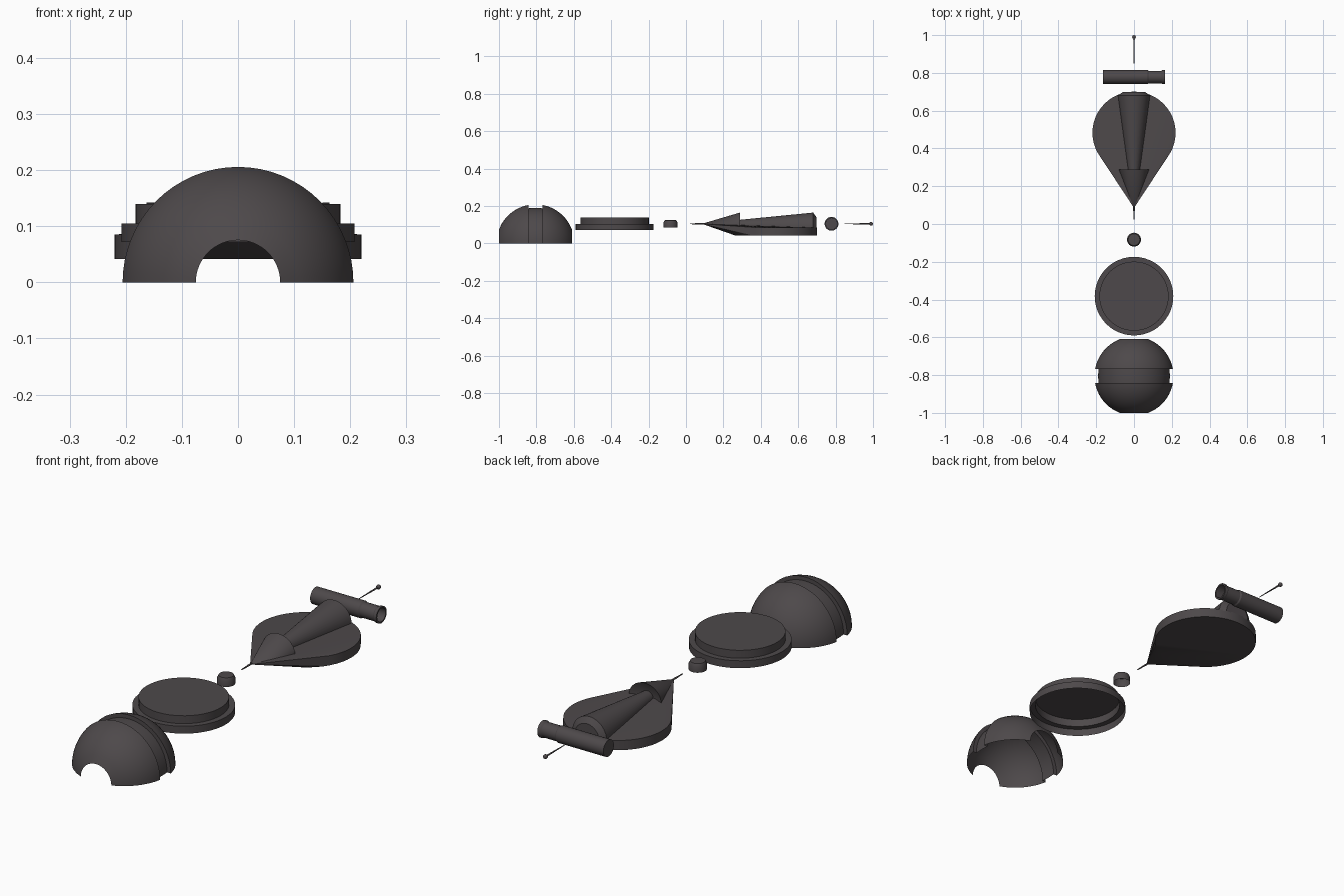
import bpy, bmesh, math
from mathutils import Vector

if "Cube" in bpy.data.objects:
    bpy.data.objects.remove(bpy.data.objects["Cube"])

mat = bpy.data.materials.new("charcoal_grey")
mat.diffuse_color = (0.075, 0.066, 0.069, 1)
mat.use_nodes = True
mat.node_tree.nodes["Principled BSDF"].inputs["Base Color"].default_value = mat.diffuse_color


def finish(name, bm):
    bmesh.ops.remove_doubles(bm, verts=bm.verts, dist=1e-5)
    bmesh.ops.recalc_face_normals(bm, faces=bm.faces)
    me = bpy.data.meshes.new(name)
    bm.to_mesh(me)
    bm.free()
    me.materials.append(mat)
    ob = bpy.data.objects.new(name, me)
    bpy.context.collection.objects.link(ob)
    bpy.ops.object.select_all(action='DESELECT')
    ob.select_set(True)
    bpy.context.view_layer.objects.active = ob
    bpy.ops.object.shade_smooth_by_angle(angle=math.radians(30))
    return ob


def loft(bm, rings, closed):
    vs = [[bm.verts.new(p) for p in r] for r in rings]
    n = len(rings[0])
    for a, b in zip(vs, vs[1:]):
        for i in range(n if closed else n - 1):
            j = (i + 1) % n
            bm.faces.new((a[i], a[j], b[j], b[i]))


def lathe(name, profile, axis, centre, seg=32, half=False):
    """Revolve (position, radius) pairs around an axis; half keeps z above 0."""
    rings = []
    for t, r in profile:
        ring = []
        for i in range(seg + 1 if half else seg):
            a = (math.pi if half else 2 * math.pi) * i / seg
            c, s = max(r, 1e-7) * math.cos(a), max(r, 1e-7) * math.sin(a)
            p = {'x': (t, c, s), 'y': (c, t, s), 'z': (c, s, t)}[axis]
            ring.append(Vector(p) + Vector(centre))
        rings.append(ring)
    bm = bmesh.new()
    loft(bm, rings, not half)
    bmesh.ops.dissolve_degenerate(bm, dist=1e-5, edges=bm.edges)
    return finish(name, bm)


# Open dome shell with a sunken band across the middle
R = 0.209
lo, hi = -0.195, -0.037
side = [(lo + (hi - lo) * i / 10) for i in range(11)]
front = [(y, math.sqrt(R * R - y * y)) for y in side]
back = [(-y, r) for y, r in reversed(front)]
lathe("dome_shell", front + [(-0.037, 0.188), (0, 0.19), (0.037, 0.188)] + back,
      'y', (0, -0.805, 0), 32, True)

# Stepped cap, hollow underneath
lathe("stepped_cap", [(0.072, 0.208), (0.105, 0.208), (0.105, 0.183),
                      (0.14, 0.183), (0.14, 0)], 'z', (0, -0.382, 0), 48)

# Small button
lathe("button", [(0.086, 0.037), (0.112, 0.037), (0.124, 0.031), (0.126, 0)],
      'z', (0, -0.083, 0), 24)

# Teardrop plate: hull of a flat disc and a point
bm = bmesh.new()
for i in range(48):
    a = 2 * math.pi * i / 48
    for z in (0.042, 0.085):
        bm.verts.new((0.22 * math.cos(a), 0.483 + 0.218 * math.sin(a), z))
bm.verts.new((0, 0.085, 0.105))
bmesh.ops.convex_hull(bm, input=bm.verts)
finish("teardrop_plate", bm)


def half_cone(name, stations):
    """Stations: y, axis height, half width, rise."""
    rings = [[(max(w, 1e-7) * math.cos(math.pi * i / 20), y,
               z + h * math.sin(math.pi * i / 20)) for i in range(21)]
             for y, z, w, h in stations]
    bm = bmesh.new()
    loft(bm, rings, False)
    bmesh.ops.dissolve_degenerate(bm, dist=1e-5, edges=bm.edges)
    finish(name, bm)


# Tapered ridge and arrowhead cowl on the plate
half_cone("ridge", [(0.09, 0.103, 0.004, 0.004), (0.68, 0.08, 0.085, 0.085),
                    (0.698, 0.08, 0.06, 0.06), (0.698, 0.08, 0, 0)])
half_cone("arrow_cowl", [(0.085, 0.105, 0, 0), (0.288, 0.092, 0.08, 0.073),
                         (0.272, 0.092, 0.04, 0.035), (0.272, 0.092, 0, 0)])

# Crossbar tube with a necked, hollow right end
lathe("crossbar_tube", [(-0.163, 0), (-0.163, 0.037), (0.072, 0.037), (0.078, 0.033),
                        (0.145, 0.033), (0.151, 0.037), (0.163, 0.037),
                        (0.163, 0.03), (0.09, 0.03), (0.09, 0)],
      'x', (0, 0.778, 0.105), 32)

# Front needle and rear pin with a ball head
lathe("front_needle", [(0.02, 0), (0.025, 0.002), (0.07, 0.004), (0.11, 0.004)],
      'y', (0, 0, 0.105), 12)
ball = [(0.99 - 0.01 * math.cos(math.pi * i / 8), 0.01 * math.sin(math.pi * i / 8))
        for i in range(1, 9)]
lathe("rear_pin", [(0.845, 0), (0.85, 0.0015), (0.978, 0.004)] + ball,
      'y', (0, 0, 0.105), 12)
